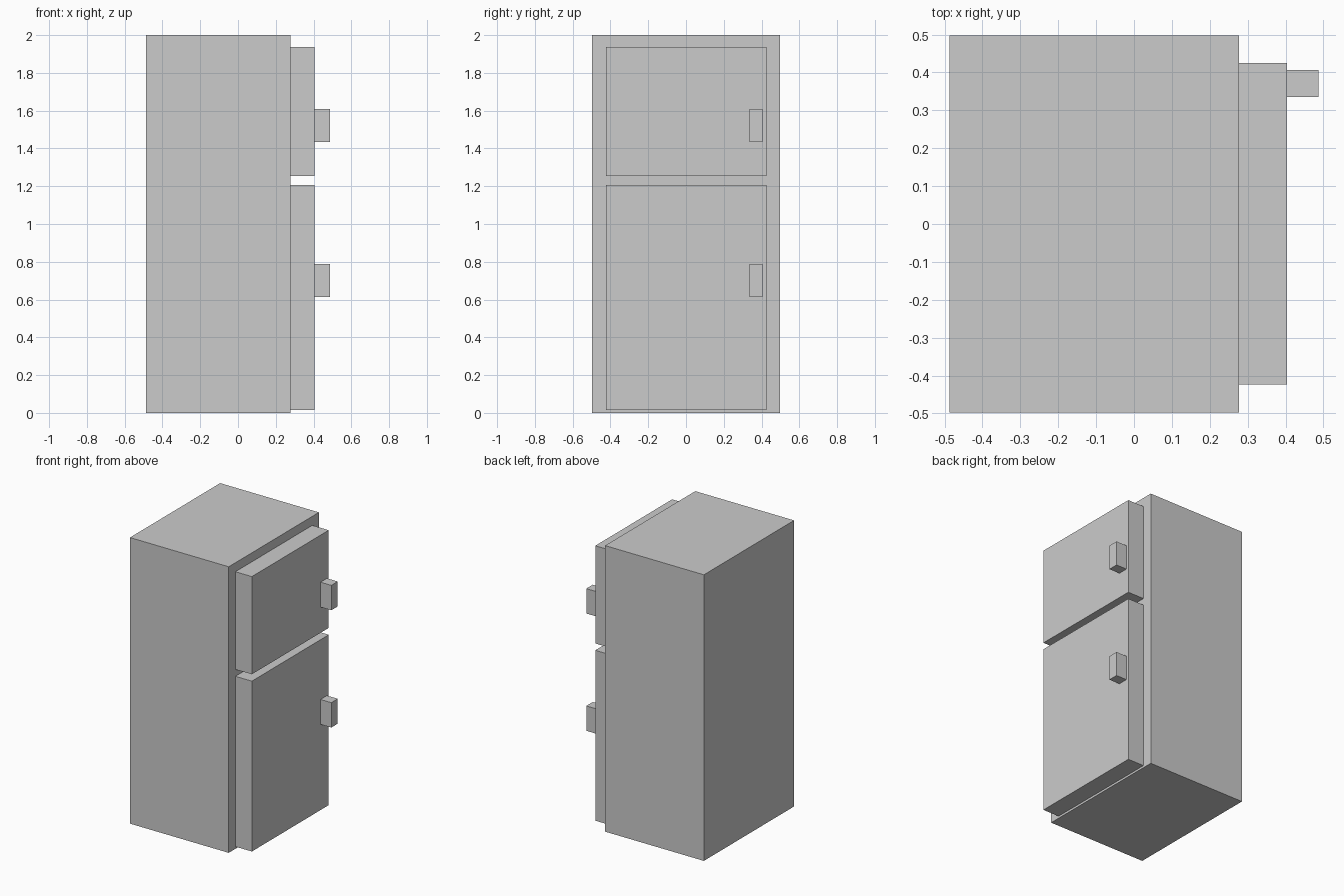
import bpy

if "Cube" in bpy.data.objects:
    bpy.data.objects.remove(bpy.data.objects["Cube"])


def box(name, x, y, z):
    """Axis-aligned box from (min, max) ranges."""
    bpy.ops.mesh.primitive_cube_add(size=1)
    ob = bpy.context.object
    ob.name = name
    for v in ob.data.vertices:
        v.co = [lo + (c + 0.5) * (hi - lo) for c, (lo, hi) in zip(v.co, (x, y, z))]
    return ob


BACK, CABINET_FRONT, DOOR_FRONT, HANDLE_FRONT = -0.487, 0.277, 0.404, 0.487

# Cabinet
box("cabinet", (BACK, CABINET_FRONT), (-0.498, 0.498), (0, 2))

# Doors, each with a handle on the +y edge
doors = {
    "fridge": ((0.015, 1.206), (0.614, 0.788)),
    "freezer": ((1.254, 1.937), (1.434, 1.608)),
}
for name, (door_z, handle_z) in doors.items():
    box(name + "_door", (CABINET_FRONT, DOOR_FRONT), (-0.424, 0.425), door_z)
    box(name + "_handle", (DOOR_FRONT, HANDLE_FRONT), (0.335, 0.406), handle_z)
